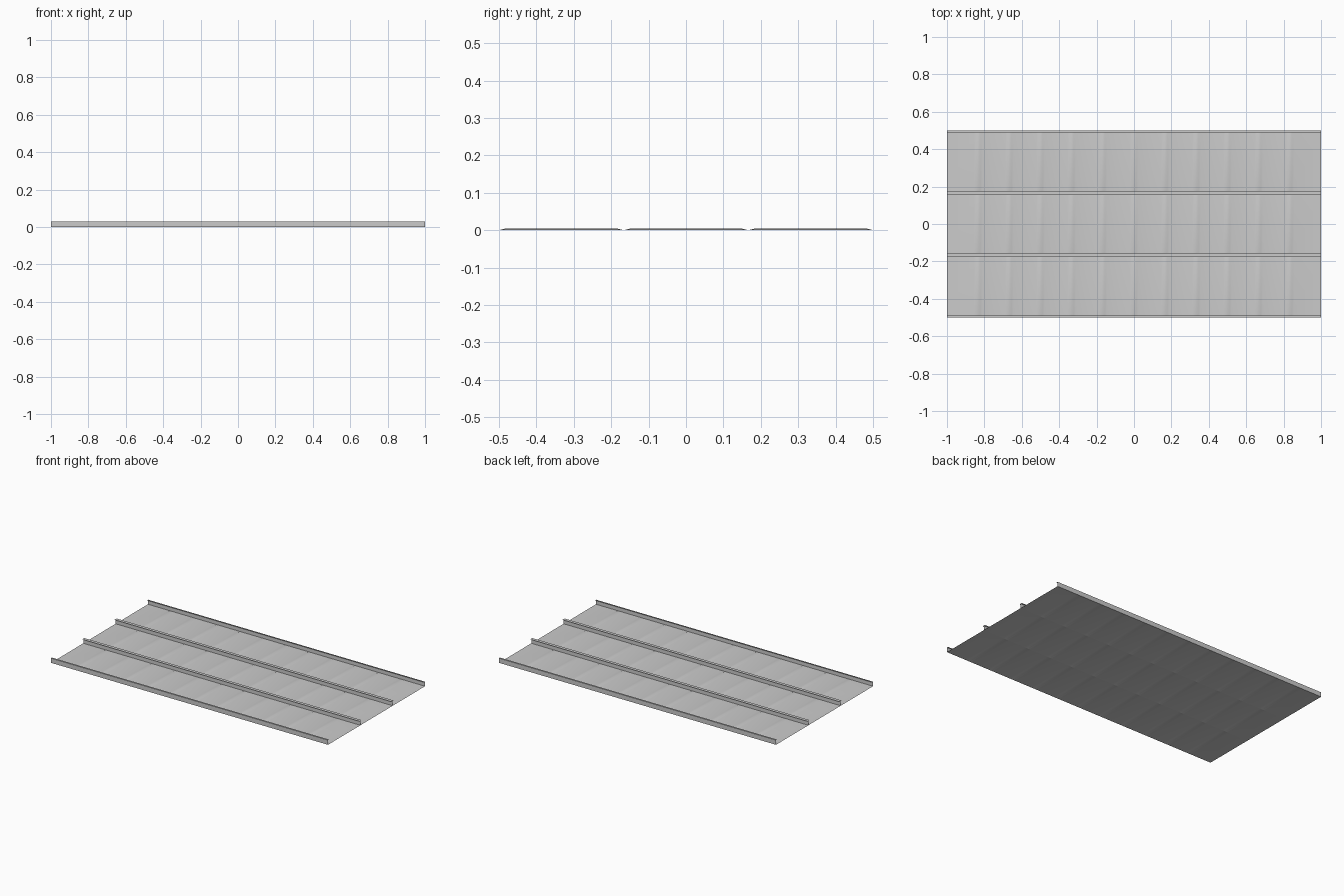
import bpy, math

if "Cube" in bpy.data.objects:
    bpy.data.objects.remove(bpy.data.objects["Cube"])

W = 1 / 3        # pan width
H = 0.03         # seam height
F = 0.011        # inward seam flange
RIB = 0.022      # half width of a stiffening rib
RISE = 0.005


def sheet(name, xs, profile, height):
    """Sweep a y/z profile along the stations xs as an open sheet."""
    n = len(profile)
    verts = [(x, y, z + height(x, y) if z == 0 else z) for x in xs for y, z in profile]
    faces = [(i * n + j, (i + 1) * n + j, (i + 1) * n + j + 1, i * n + j + 1)
             for i in range(len(xs) - 1) for j in range(n - 1)]
    mesh = bpy.data.meshes.new(name)
    mesh.from_pydata(verts, [], faces)
    obj = bpy.data.objects.new(name, mesh)
    bpy.context.collection.objects.link(obj)
    bpy.ops.object.select_all(action='DESELECT')
    obj.select_set(True)
    bpy.context.view_layer.objects.active = obj
    bpy.ops.object.shade_smooth_by_angle(angle=math.radians(30))
    return obj


# stations: both ends plus a rounded cross rib every sixth of a unit
ribs = [-1 + k / 6 for k in range(1, 12)]
xs = [-1] + [r + RIB * t for r in ribs for t in (-1, -0.5, 0, 0.5, 1)] + [1]

for k, name in enumerate(("front_pan", "middle_pan", "back_pan")):
    c = (k - 1) * W
    a, b = c - W / 2, c + W / 2

    def height(x, y):
        d = min(abs(x - r) for r in ribs)
        across = 0.5 + 0.5 * math.cos(math.pi * min(d / RIB, 1))
        taper = min(1, max(0, min(y - a, b - y) / 0.02))
        return RISE * across * taper

    # tray section: flange, upright, pan, upright, flange
    profile = [(a + F, H), (a, H), (a, 0), (a + 0.02, 0),
               (b - 0.02, 0), (b, 0), (b, H), (b - F, H)]
    sheet(name, xs, profile, height)
